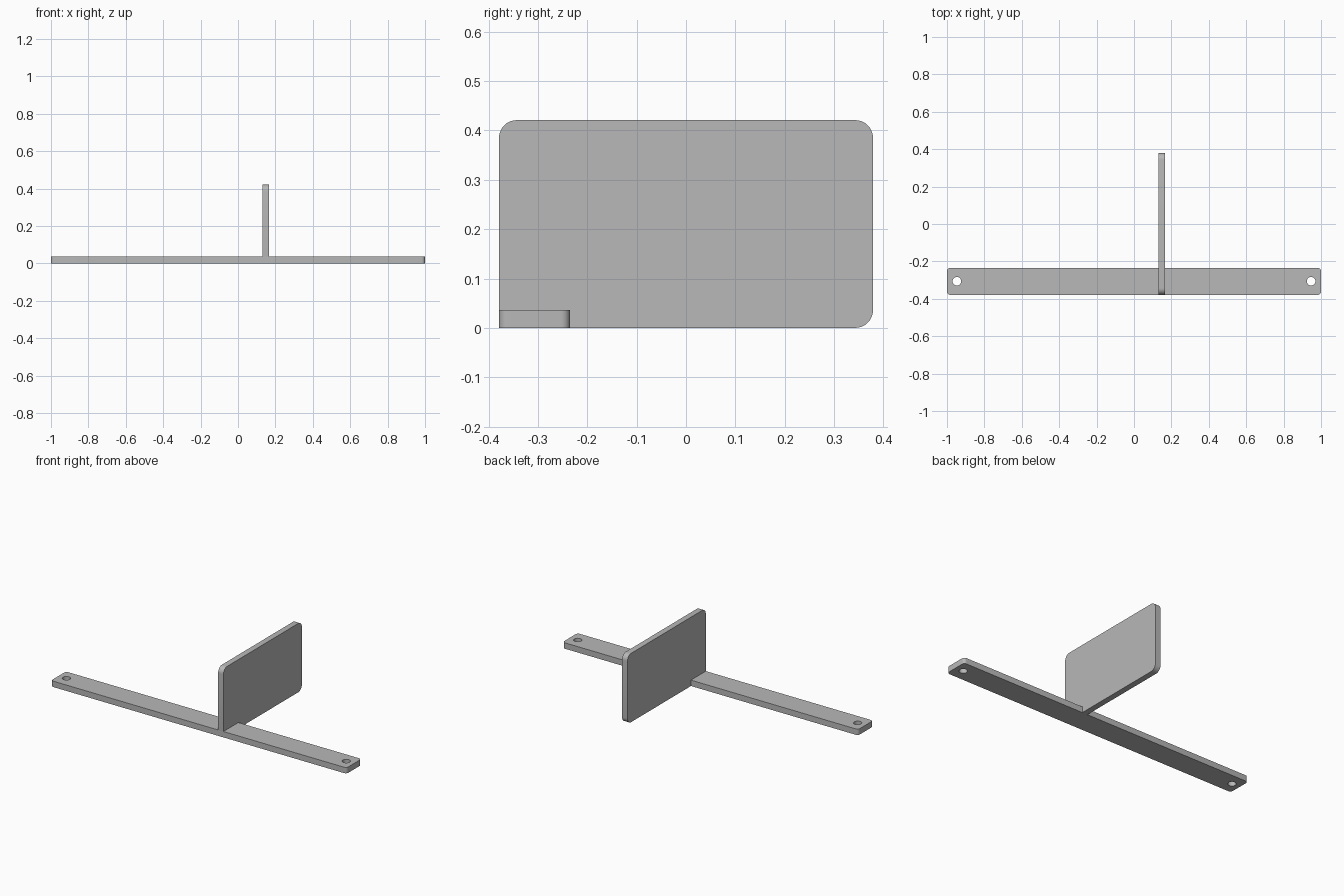
import bpy, bmesh
from mathutils import Vector
from math import radians

if "Cube" in bpy.data.objects:
    bpy.data.objects.remove(bpy.data.objects["Cube"], do_unlink=True)

GREY = (0.48, 0.48, 0.48, 1)
grey = bpy.data.materials.new("plain grey")
grey.use_nodes = True
grey.diffuse_color = GREY
grey.node_tree.nodes["Principled BSDF"].inputs["Base Color"].default_value = GREY


def rounded_slab(name, low, high, axis, radius):
    """Box between two corners, with the edges along one axis rounded."""
    low, high = Vector(low), Vector(high)
    bm = bmesh.new()
    bmesh.ops.create_cube(bm, size=1)
    for v in bm.verts:
        v.co = (low + high) / 2 + v.co * (high - low)
    edges = [e for e in bm.edges
             if abs((e.verts[0].co - e.verts[1].co).normalized()[axis]) > 0.9]
    bmesh.ops.bevel(bm, geom=edges, offset=radius, segments=8,
                    profile=0.5, affect='EDGES')
    mesh = bpy.data.meshes.new(name)
    bm.to_mesh(mesh)
    bm.free()
    mesh.materials.append(grey)
    obj = bpy.data.objects.new(name, mesh)
    bpy.context.collection.objects.link(obj)
    return obj


def activate(obj):
    bpy.ops.object.select_all(action='DESELECT')
    obj.select_set(True)
    bpy.context.view_layer.objects.active = obj


THICK = 0.036
FRONT, BACK = -0.379, 0.379

# Long mounting bar and upright plate
bar = rounded_slab("mounting_bar", (-1, FRONT, 0), (1, -0.235, THICK), 2, 0.018)
plate = rounded_slab("upright_plate", (0.131, FRONT, 0),
                     (0.131 + THICK, BACK, 0.421), 0, 0.036)

# Screw holes through both ends of the bar
for side in (-1, 1):
    bpy.ops.mesh.primitive_cylinder_add(vertices=32, radius=0.023, depth=0.2,
                                        location=(side * 0.947, -0.306, 0))
    cutter = bpy.context.object
    cutter.name = "hole_cutter"
    cutter.hide_render = True
    cutter.data.materials.append(grey)
    activate(bar)
    cut = bar.modifiers.new("screw_hole", 'BOOLEAN')
    cut.operation = 'DIFFERENCE'
    cut.solver = 'EXACT'
    cut.object = cutter
    bpy.ops.object.modifier_apply(modifier=cut.name)
    bpy.data.objects.remove(cutter, do_unlink=True)

# Smooth round corners, keep the flat edges sharp
for part in (bar, plate):
    activate(part)
    bpy.ops.object.shade_smooth_by_angle(angle=radians(30))
